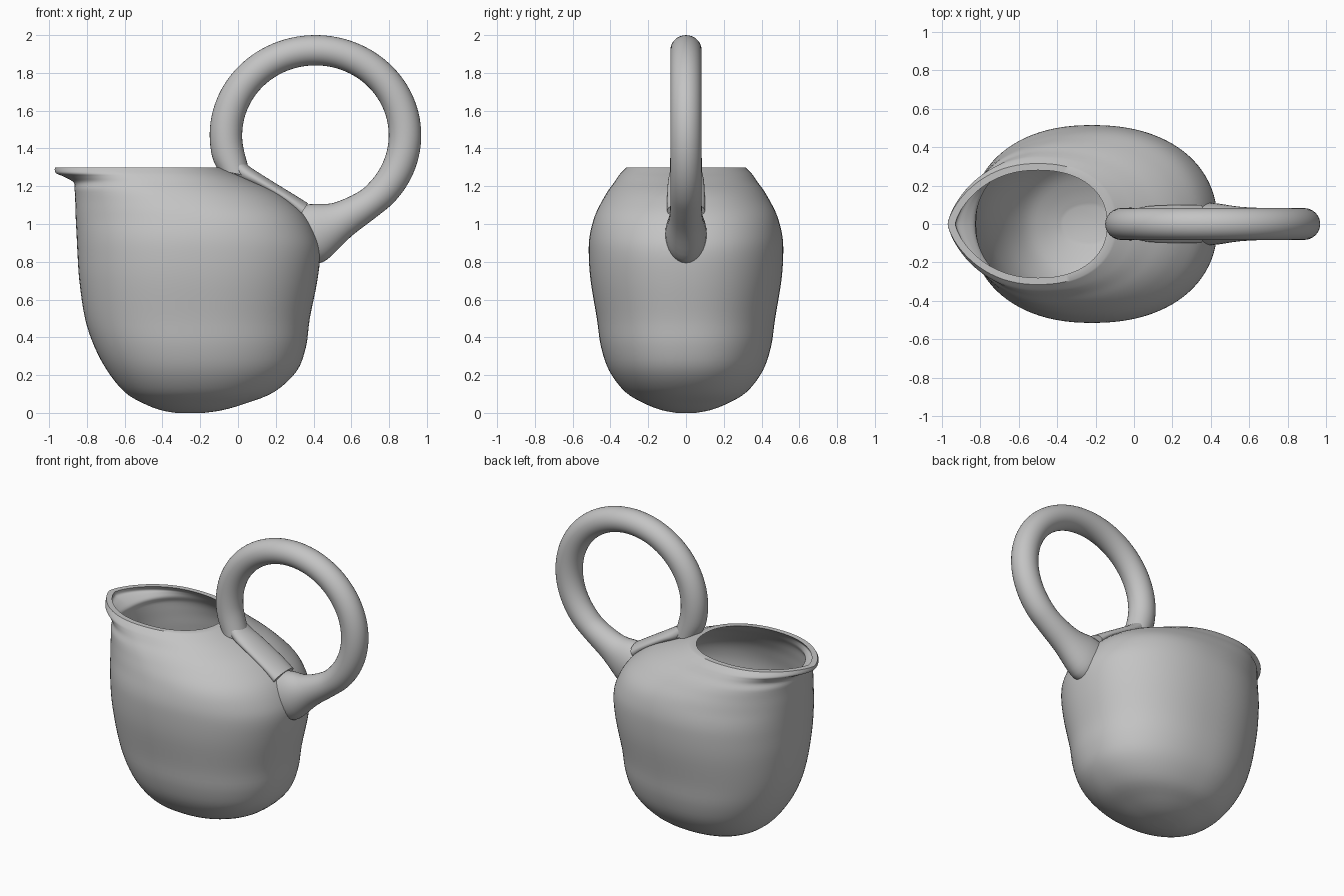
import bpy, bmesh
from math import cos, sin, pi, radians, copysign
from mathutils import Vector

cube = bpy.data.objects.get("Cube")
if cube:
    bpy.data.objects.remove(cube)

clay = bpy.data.materials.new("grey_clay")
clay.use_nodes = True
GREY = (0.55, 0.55, 0.55, 1)
clay.diffuse_color = GREY
clay.node_tree.nodes["Principled BSDF"].inputs["Base Color"].default_value = GREY


def smooth_rows(rows, steps):
    """Pass a smooth curve through rows of numbers."""
    pts = [Vector(r) for r in rows]
    out = []
    for i in range(len(pts) - 1):
        a, b, c, d = pts[max(i - 1, 0)], pts[i], pts[i + 1], pts[min(i + 2, len(pts) - 1)]
        for k in range(steps):
            t = k / steps
            out.append(b + (c - a) * (t / 2) + (a * 2 - b * 5 + c * 4 - d) * (t * t / 2)
                       + (b * 3 - a - c * 3 + d) * (t ** 3 / 2))
    return out + [pts[-1]]


def loft(name, rings):
    """Skin closed rings and cap both ends."""
    bm = bmesh.new()
    loops = [[bm.verts.new(p) for p in ring] for ring in rings]
    n = len(loops[0])
    for low, high in zip(loops, loops[1:]):
        for j in range(n):
            k = (j + 1) % n
            bm.faces.new((low[j], low[k], high[k], high[j]))
    bm.faces.new(loops[0][::-1])
    bm.faces.new(loops[-1])
    bmesh.ops.recalc_face_normals(bm, faces=bm.faces)
    mesh = bpy.data.meshes.new(name)
    bm.to_mesh(mesh)
    bm.free()
    mesh.materials.append(clay)
    obj = bpy.data.objects.new(name, mesh)
    bpy.context.collection.objects.link(obj)
    bpy.ops.object.select_all(action='DESELECT')
    obj.select_set(True)
    bpy.context.view_layer.objects.active = obj
    bpy.ops.object.shade_smooth_by_angle(angle=radians(40))
    return obj


def ease(t):
    t = min(max(t, 0), 1)
    return t * t * (3 - 2 * t)


def power(v, e):
    return copysign(abs(v) ** e, v)


def jug_ring(z, left, right, half, n=96):
    """Egg-shaped slice whose left end sharpens into the spout near the rim."""
    mid = -0.22 - 0.28 * ease(z - 1 + (z - 1) * 2.3)
    pinch = 0.9 + 0.5 * ease((z - 1.18) / 0.12)
    ring = []
    for j in range(n):
        a = 2 * pi * j / n
        c, s = power(cos(a), 0.9), sin(a)
        reach = right - mid if c > 0 else mid - left
        ring.append((mid + reach * c, half * power(s, 0.9 if c > 0 else pinch), z))
    return ring


# Body: height, left edge, right edge, half depth
stations = [
    (0, -.33, -.18, .05), (.015, -.41, -.08, .13), (.05, -.5, .04, .22),
    (.11, -.6, .19, .32), (.22, -.69, .31, .405), (.35, -.76, .36, .45),
    (.5, -.81, .38, .472), (.7, -.84, .42, .505), (.85, -.85, .435, .515),
    (.95, -.855, .41, .508), (1.05, -.86, .35, .48), (1.13, -.862, .26, .44),
    (1.18, -.865, .18, .41), (1.22, -.87, .09, .38), (1.25, -.92, .02, .36),
    (1.27, -.965, -.03, .345), (1.3, -.97, -.1, .315)]
inner = [(z + .05 * (1 - z / 1.3), l + .04, r - min(.065, .04 + .15 * (1.3 - z)), h - .035)
         for z, l, r, h in stations[1:]]
outside = [jug_ring(*s) for s in smooth_rows(stations, 4)]
inside = [jug_ring(*s) for s in smooth_rows(inner, 4)]
loft("jug_body", outside + inside[::-1])


def bar(name, sections, steps, n=32):
    """Elliptical bar from (inner x, inner z, outer x, outer z, half width)."""
    rings = []
    for xi, zi, xo, zo, w in [tuple(v) for v in smooth_rows(sections, steps)]:
        centre = Vector((xi + xo, 0, zi + zo)) / 2
        axis = Vector((xo - xi, 0, zo - zi)) / 2
        rings.append([centre + axis * cos(2 * pi * j / n) + Vector((0, w * sin(2 * pi * j / n), 0))
                      for j in range(n)])
    return loft(name, rings)


# Ring handle, flaring into the back of the body
hoop = [(.07, 1.25, -.105, 1.285, .085)]
for i in range(20):
    a = radians(192 - 247 * i / 19)
    hoop.append((.41 + .388 * cos(a), 1.47 + .37 * sin(a),
                 .41 + .56 * cos(a), 1.47 + .53 * sin(a), .083))
hoop += [(.5, 1.11, .6, .935, .09), (.38, 1.105, .47, .81, .108), (.29, 1.08, .4, .79, .11)]
bar("ring_handle", hoop, 4)

# Ridge along the shoulder between the two handle ends
bar("shoulder_ridge", [
    (0, 1.36, -.03, 1.25, .075), (.06, 1.305, .03, 1.22, .088),
    (.12, 1.265, .09, 1.195, .095), (.2, 1.215, .17, 1.15, .098),
    (.29, 1.16, .26, 1.09, .1), (.37, 1.11, .32, 1.03, .1)], 4)
